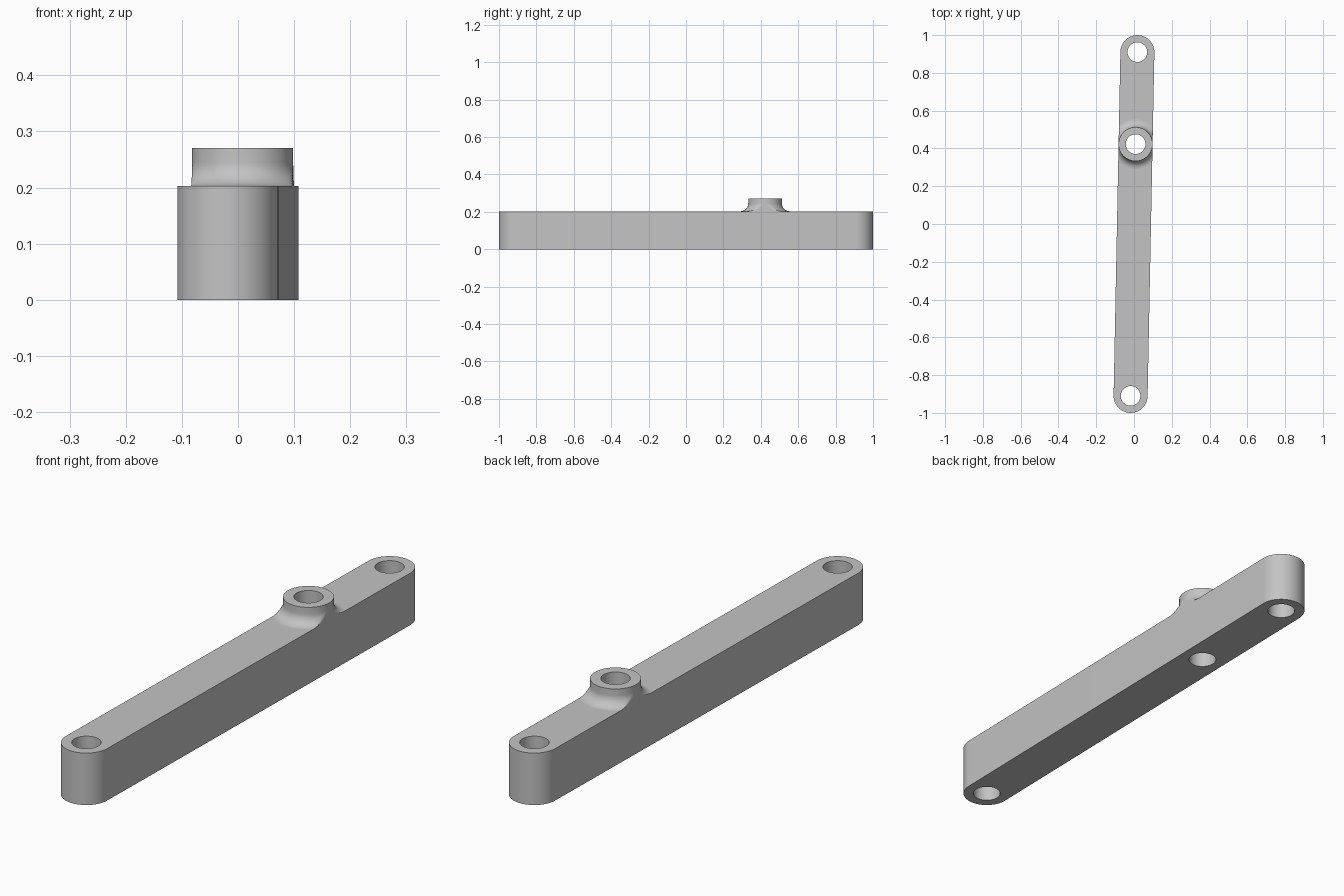
import bpy
import bmesh
from math import atan2, cos, sin, pi

cube = bpy.data.objects.get("Cube")
if cube:
    bpy.data.objects.remove(cube, do_unlink=True)

WIDTH = 0.09        # half width of the bar and radius of its round ends
REACH = 0.91        # distance from the centre to each end hole
HEIGHT = 0.203
HOLE = 0.052
BOSS_Y = 0.423
BOSS_TOP = 0.27
FILLET = 0.042
SEGMENTS = 96
TILT = -atan2(0.018, REACH)

grey = bpy.data.materials.new("plain grey")
grey.use_nodes = True
colour = (0.55, 0.55, 0.55, 1)
grey.diffuse_color = colour
grey.node_tree.nodes["Principled BSDF"].inputs["Base Color"].default_value = colour


def arc(y, radius, start, sweep, count):
    return [(radius * cos(start + sweep * i / count),
             y + radius * sin(start + sweep * i / count)) for i in range(count)]


def add_loop(bm, points):
    verts = [bm.verts.new((x, y, 0)) for x, y in points]
    return [bm.edges.new((v, verts[i - 1])) for i, v in enumerate(verts)]


def finish(bm, name):
    bmesh.ops.recalc_face_normals(bm, faces=bm.faces)
    mesh = bpy.data.meshes.new(name)
    bm.to_mesh(mesh)
    bm.free()
    mesh.materials.append(grey)
    obj = bpy.data.objects.new(name, mesh)
    bpy.context.collection.objects.link(obj)
    obj.rotation_euler.z = TILT
    bpy.ops.object.select_all(action="DESELECT")
    obj.select_set(True)
    bpy.context.view_layer.objects.active = obj
    bpy.ops.object.shade_smooth_by_angle(angle=pi / 6)
    return obj


# Link bar: round-ended outline with three through holes, extruded upward
bm = bmesh.new()
half = SEGMENTS // 2
outline = []
for y, start in ((REACH, 0), (-REACH, pi)):
    outline += arc(y, WIDTH, start, pi, half)
    outline.append((WIDTH * cos(start + pi), y))
edges = add_loop(bm, outline)
for y in (-REACH, BOSS_Y, REACH):
    edges += add_loop(bm, arc(y, HOLE, 0, 2 * pi, SEGMENTS))
bmesh.ops.triangle_fill(bm, use_beauty=True, use_dissolve=False, edges=edges)
top = bmesh.ops.extrude_face_region(bm, geom=list(bm.faces), use_keep_orig=True)
bmesh.ops.translate(bm, vec=(0, 0, HEIGHT),
                    verts=[v for v in top["geom"] if isinstance(v, bmesh.types.BMVert)])
finish(bm, "link_bar")

# Boss: turned collar with a flared foot, trimmed flush with the bar sides
profile = [(HOLE, HEIGHT), (HOLE, BOSS_TOP), (WIDTH, BOSS_TOP)]
for i in range(13):
    a = pi / 2 * i / 12
    profile.append((WIDTH + FILLET * (1 - cos(a)), HEIGHT + FILLET * (1 - sin(a))))
bm = bmesh.new()
rings = []
for radius, z in profile:
    rings.append([bm.verts.new((max(-WIDTH, min(WIDTH, x)), y, z))
                  for x, y in arc(BOSS_Y, radius, 0, 2 * pi, SEGMENTS)])
for k, ring in enumerate(rings):
    below = rings[k - 1]
    for i in range(SEGMENTS):
        bm.faces.new((below[i - 1], below[i], ring[i], ring[i - 1]))
finish(bm, "pivot_boss")
